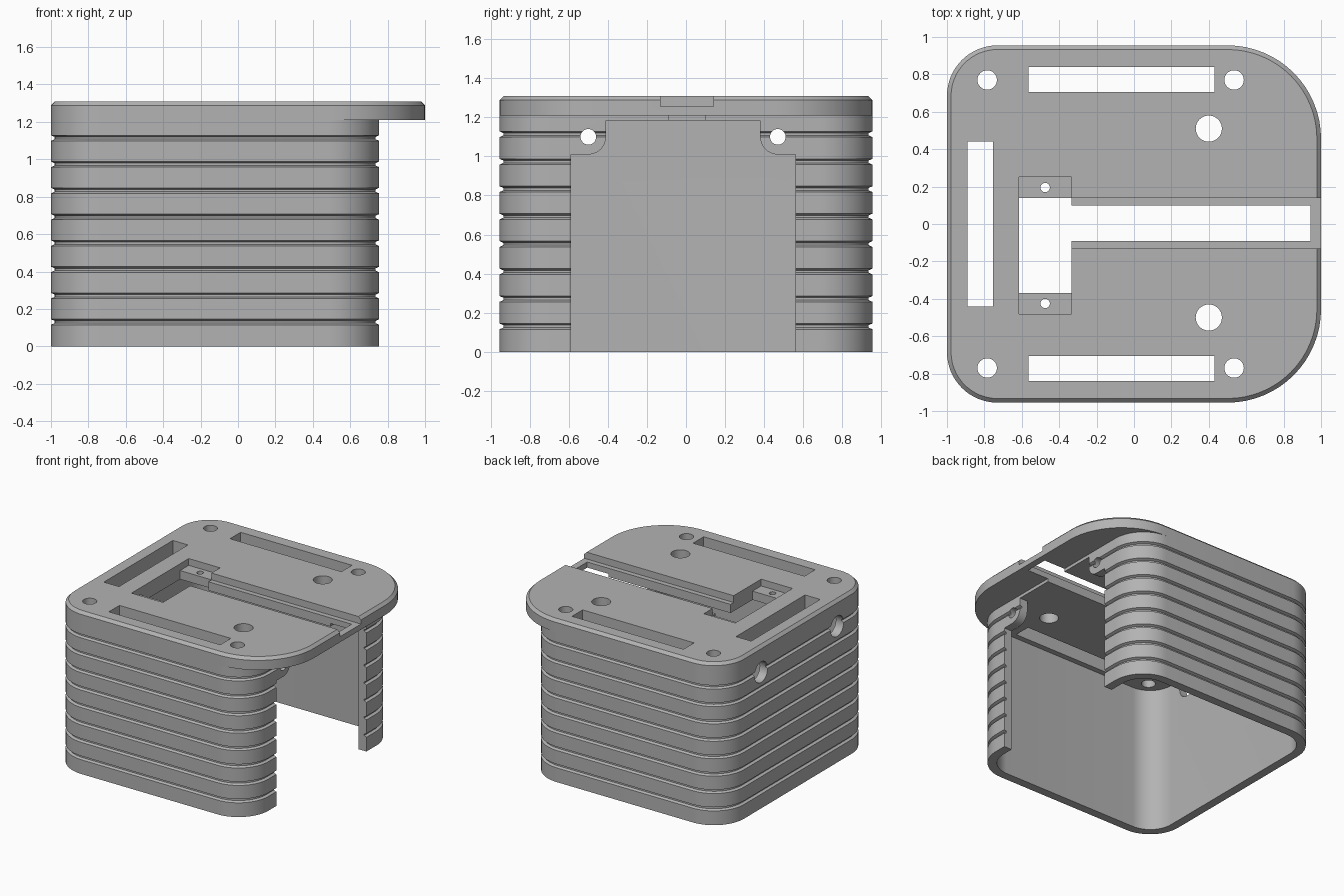
import bpy
import bmesh
from math import sin, cos, pi, radians

if "Cube" in bpy.data.objects:
    bpy.data.objects.remove(bpy.data.objects["Cube"], do_unlink=True)

grey = bpy.data.materials.new("plain grey")
grey.use_nodes = True
grey.diffuse_color = (0.45, 0.45, 0.45, 1)
grey.node_tree.nodes["Principled BSDF"].inputs["Base Color"].default_value = (0.45, 0.45, 0.45, 1)

HALF_Y = 0.955
WALL = 0.07
CEILING, PLATE_Z, TOP = 1.185, 1.21, 1.31
SHELF_Z = 1.255
BODY_X, CORNER = 0.755, 0.27


def arc(cx, cy, r, start, end, steps=16):
    """Points on an arc, angles in degrees."""
    angles = [radians(start + (end - start) * i / steps) for i in range(steps + 1)]
    return [(cx + r * cos(a), cy + r * sin(a)) for a in angles]


def outline(x1, r_right, inset=0.0):
    """Rounded rectangle from x = -1 to x1, shrunk by inset."""
    pts = []
    for sx, sy, start in ((1, 1, 0), (-1, 1, 90), (-1, -1, 180), (1, -1, 270)):
        r = r_right if sx > 0 else CORNER
        cx = x1 - r if sx > 0 else -1 + r
        pts += arc(cx, sy * (HALF_Y - r), r - inset, start, start + 90)
    return pts


def loft(name, rings):
    """Closed solid through rings of 3D points."""
    bm = bmesh.new()
    loops = [[bm.verts.new(p) for p in ring] for ring in rings]
    n = len(loops[0])
    for a, b in zip(loops, loops[1:]):
        for i in range(n):
            j = (i + 1) % n
            bm.faces.new((a[i], a[j], b[j], b[i]))
    bm.faces.new(loops[0][::-1])
    bm.faces.new(loops[-1])
    bmesh.ops.recalc_face_normals(bm, faces=bm.faces)
    mesh = bpy.data.meshes.new(name)
    bm.to_mesh(mesh)
    bm.free()
    mesh.materials.append(grey)
    obj = bpy.data.objects.new(name, mesh)
    bpy.context.collection.objects.link(obj)
    return obj


def prism_z(pts, lo, hi):
    return loft("cutter", [[(x, y, z) for x, y in pts] for z in (lo, hi)])


def prism_x(pts, lo, hi):
    return loft("cutter", [[(x, y, z) for y, z in pts] for x in (lo, hi)])


def rect(x0, x1, y0, y1):
    return [(x0, y0), (x1, y0), (x1, y1), (x0, y1)]


def circle(x, y, r):
    return arc(x, y, r, 0, 360, 32)[:-1]


def cut(targets, cutter):
    """Subtract the cutter from every target, then delete it."""
    cutter.hide_render = True
    for obj in targets:
        mod = obj.modifiers.new("cut", "BOOLEAN")
        mod.operation = "DIFFERENCE"
        mod.solver = "EXACT"
        mod.object = cutter
        bpy.context.view_layer.objects.active = obj
        bpy.ops.object.modifier_apply(modifier=mod.name)
    bpy.data.objects.remove(cutter, do_unlink=True)


# Body with grooves running round it
profile = [(0, 0)]
for i in range(8):
    z = 0.13 + 0.1405 * i
    profile += [(0, z - 0.015), (0.02, z - 0.006), (0.02, z + 0.006), (0, z + 0.015)]
profile.append((0, PLATE_Z))
body = loft("grooved_body", [[(x, y, z) for x, y in outline(BODY_X, CORNER, d)] for d, z in profile])

# Top plate with a chamfered rim
profile = [(0, PLATE_Z), (0, TOP - 0.022), (0.022, TOP)]
plate = loft("top_plate", [[(x, y, z) for x, y in outline(1, 0.5, d)] for d, z in profile])

# Hollow inside of the body
cut([body], prism_z(outline(BODY_X, CORNER, WALL), -0.1, CEILING))

# Side opening, leaving a rounded screw tab at each upper corner
tab_r, tab_z = 0.09, 1.1
opening = [(-0.59, -0.1), (-0.59, tab_z - tab_r)]
opening += arc(-0.5, tab_z, tab_r, -90, 0)
opening += [(-0.41, CEILING), (0.38, CEILING)]
opening += arc(0.47, tab_z, tab_r, 180, 270)
opening += [(0.56, tab_z - tab_r), (0.56, -0.1)]
cut([body], prism_x(opening, 0.6, 0.9))

# Screw holes in the tabs, larger access holes in the opposite wall
for y in (-0.5, 0.47):
    cut([body], prism_x(circle(y, tab_z, 0.04), 0.6, 0.9))
    cut([body], prism_x(circle(y, tab_z, 0.083), -1.1, -0.85))

# Recessed channel and pocket in the plate
cut([plate], prism_z(rect(-0.4, 1.1, -0.13, 0.14), SHELF_Z, 1.4))
cut([plate], prism_z(rect(-0.615, -0.335, -0.48, 0.25), SHELF_Z, 1.4))

# Openings through plate and ceiling
through = [
    rect(-0.615, -0.335, -0.37, 0.14),
    rect(-0.4, 0.945, -0.09, 0.1),
    rect(-0.89, -0.755, -0.44, 0.44),
    circle(-0.475, 0.195, 0.025),
    circle(-0.475, -0.425, 0.025),
    circle(0.4, 0.51, 0.07),
    circle(0.4, -0.5, 0.07),
]
for s in (-1, 1):
    through += [
        rect(-0.565, 0.43, s * 0.7725 - 0.0675, s * 0.7725 + 0.0675),
        circle(-0.785, s * 0.77, 0.052),
        circle(0.535, s * 0.77, 0.052),
    ]
for shape in through:
    cut([body, plate], prism_z(shape, 1.15, 1.4))

# Smooth rounded corners, keep edges sharp
bpy.ops.object.select_all(action="DESELECT")
for obj in (body, plate):
    obj.select_set(True)
bpy.context.view_layer.objects.active = body
bpy.ops.object.shade_smooth_by_angle(angle=radians(25))
